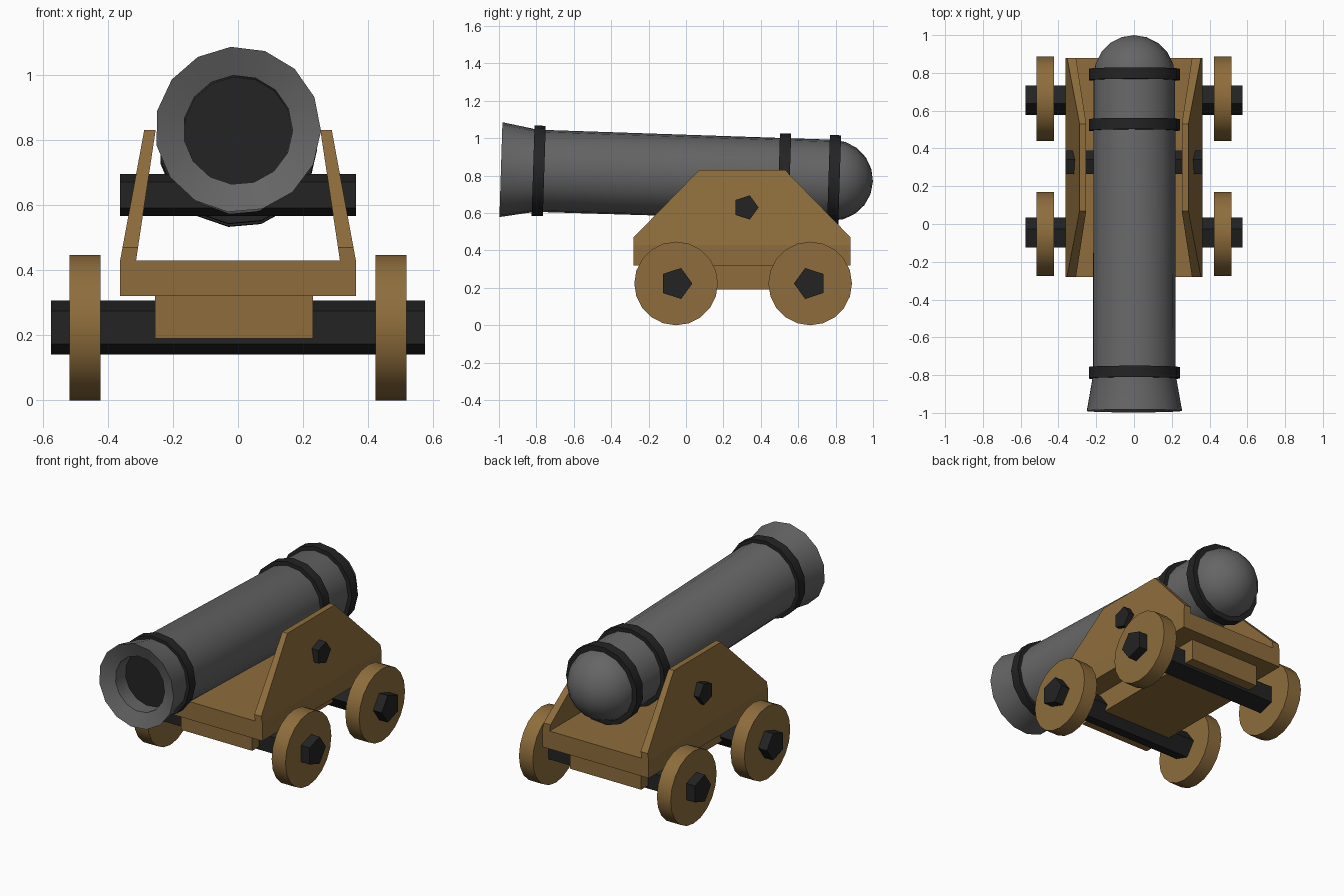
import bpy, bmesh, math
from mathutils import Matrix

if "Cube" in bpy.data.objects:
    bpy.data.objects.remove(bpy.data.objects["Cube"])


def material(name, rgb):
    m = bpy.data.materials.new(name)
    m.diffuse_color = (*rgb, 1)
    m.use_nodes = True
    m.node_tree.nodes["Principled BSDF"].inputs["Base Color"].default_value = m.diffuse_color
    return m


wood = material("brown wood", (0.27, 0.152, 0.045))
iron = material("grey iron", (0.13, 0.13, 0.13))
black = material("black iron", (0.017, 0.017, 0.017))


def finish(name, bm, mats, smooth=True):
    bmesh.ops.recalc_face_normals(bm, faces=bm.faces)
    mesh = bpy.data.meshes.new(name)
    bm.to_mesh(mesh)
    bm.free()
    ob = bpy.data.objects.new(name, mesh)
    bpy.context.collection.objects.link(ob)
    for m in mats:
        mesh.materials.append(m)
    if smooth:
        bpy.ops.object.select_all(action='DESELECT')
        ob.select_set(True)
        bpy.context.view_layer.objects.active = ob
        bpy.ops.object.shade_smooth_by_angle(angle=math.radians(32))
    return ob


def lathe(name, profile, sides, phase, mats, axis='Y', matrix=Matrix(), rule=None):
    """Spin (position, radius) points around the X or Y axis."""
    bm = bmesh.new()
    rings = []
    for t, r in profile:
        ring = []
        for i in range(sides if r > 0 else 1):
            a = math.radians(phase) + math.tau * i / sides
            c, s = r * math.cos(a), r * math.sin(a)
            ring.append(bm.verts.new((c, t, s) if axis == 'Y' else (t, c, s)))
        rings.append(ring)
    for A, B in zip(rings, rings[1:]):
        for i in range(sides):
            j = (i + 1) % sides
            quad = [A[i % len(A)], A[j % len(A)], B[j % len(B)], B[i % len(B)]]
            f = bm.faces.new(list(dict.fromkeys(quad)))
            if rule and rule(f.calc_center_median()):
                f.material_index = 1
    bm.transform(matrix)
    return finish(name, bm, mats)


def box(name, x0, x1, y0, y1, z0, z1, mat):
    bm = bmesh.new()
    bmesh.ops.create_cube(bm, size=1)
    bm.transform(Matrix.Translation(((x0 + x1) / 2, (y0 + y1) / 2, (z0 + z1) / 2))
                 @ Matrix.Diagonal((x1 - x0, y1 - y0, z1 - z0, 1)))
    return finish(name, bm, [mat], False)


# Barrel with flared muzzle, recessed bore and round breech, tilted slightly up
tilt = Matrix.Translation((0, 0, 0.80)) @ Matrix.Rotation(-0.032, 4, 'X')
dome = [(0.782 + 0.218 * math.sin(math.radians(a)), 0.218 * math.cos(math.radians(a)))
        for a in (0, 18, 36, 54, 72)] + [(1.0, 0)]
profile = [(-0.86, 0), (-0.86, 0.166), (-0.955, 0.168), (-0.99, 0.255), (-0.80, 0.221)] + dome
lathe("barrel", profile, 15, 95, [iron, black], matrix=tilt,
      rule=lambda c: c.y < -0.8 and math.hypot(c.x, c.z) < 0.14)

# Reinforcing bands
for name, y in (("muzzle_band", -0.788), ("middle_band", 0.525), ("breech_band", 0.792)):
    lathe(name, [(y - 0.03, 0.205), (y - 0.03, 0.243), (y + 0.03, 0.243), (y + 0.03, 0.205)],
          15, 95, [black], matrix=tilt)


# Rods and wheels lying along x
def rod(name, x0, x1, y, z, r, sides, phase, mat):
    lathe(name, [(x0, 0), (x0, r), (x1, r), (x1, 0)], sides, phase, [mat], 'X',
          Matrix.Translation((0, y, z)))


rod("trunnion", -0.362, 0.362, 0.32, 0.63, 0.068, 5, 0, black)
for end, y, phase in (("front", -0.053, 0), ("rear", 0.664, 180)):
    rod(end + "_axle", -0.575, 0.575, y, 0.2235, 0.087, 5, phase, black)
    for side, s in (("left", -1), ("right", 1)):
        rod(f"{end}_{side}_wheel", s * 0.423, s * 0.517, y, 0.2235, 0.2235, 20, 90, wood)

# Carriage bed and underblock
box("carriage_bed", -0.362, 0.362, -0.28, 0.88, 0.32, 0.43, wood)
box("under_block", -0.255, 0.23, -0.19, 0.80, 0.19, 0.32, wood)

# Leaning cheeks on both sides
outline = [(-0.28, 0.43), (-0.28, 0.47), (0.07, 0.83), (0.53, 0.83), (0.88, 0.47), (0.88, 0.43)]
for side, s in (("left", -1), ("right", 1)):
    bm = bmesh.new()
    outer = [bm.verts.new((s * (0.362 - 0.185 * (z - 0.43)), y, z)) for y, z in outline]
    inner = [bm.verts.new((s * (0.313 - 0.15 * (z - 0.43)), y, z)) for y, z in outline]
    bm.faces.new(outer)
    bm.faces.new(inner[::-1])
    for i in range(6):
        j = (i + 1) % 6
        bm.faces.new((outer[i], inner[i], inner[j], outer[j]))
    finish(side + "_cheek", bm, [wood], False)
